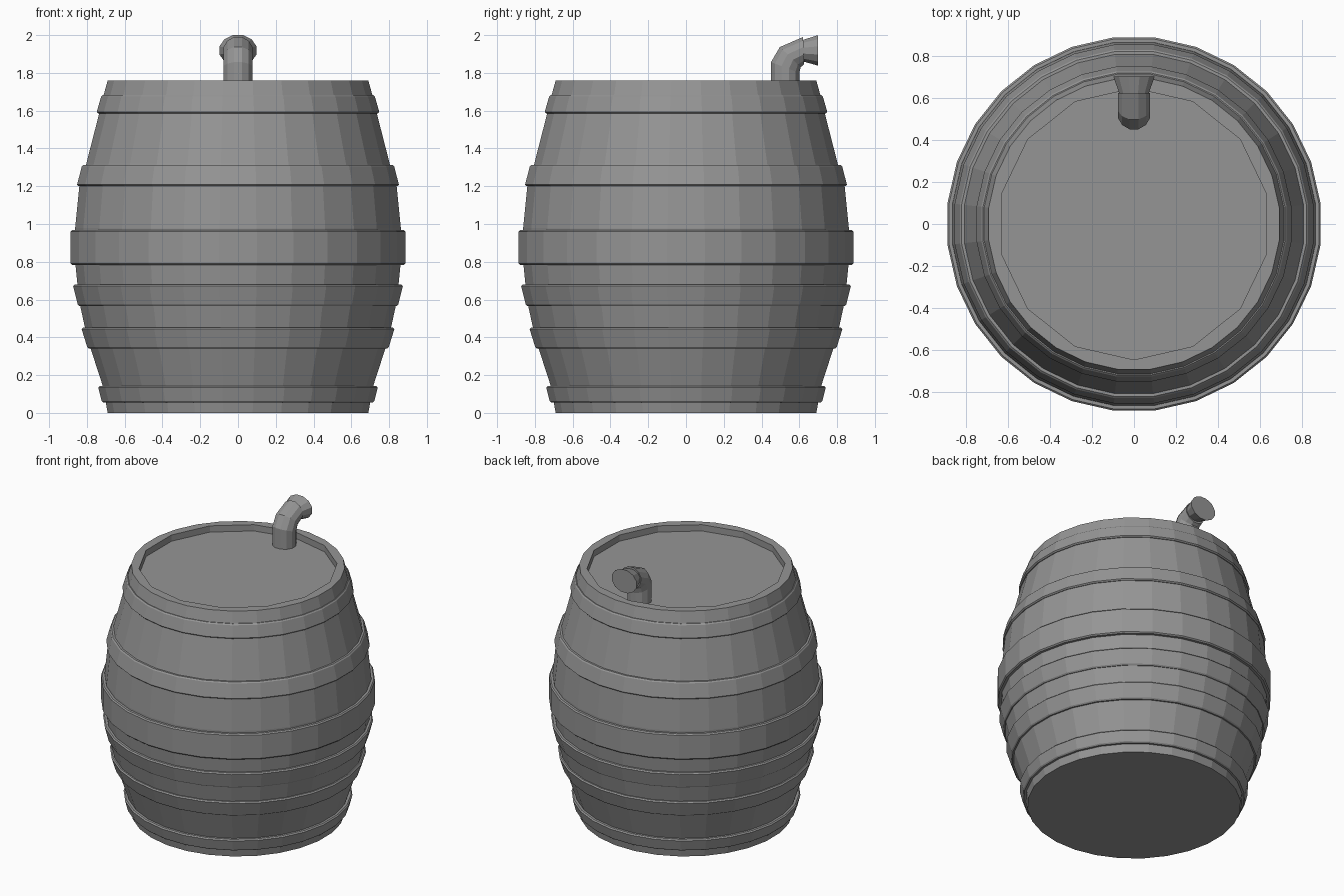
import bpy, bmesh, math

if "Cube" in bpy.data.objects:
    bpy.data.objects.remove(bpy.data.objects["Cube"])

SIDES = 28
FLAT = 1 / math.cos(math.pi / SIDES)   # flat-to-flat radius -> corner radius

grey = bpy.data.materials.new("grey")
grey.use_nodes = True
GREY = (0.3, 0.3, 0.3, 1)
grey.diffuse_color = GREY
grey.node_tree.nodes["Principled BSDF"].inputs["Base Color"].default_value = GREY


def ring(bm, radius, z, sides=SIDES, start=math.pi / SIDES):
    angles = [start + math.tau * i / sides for i in range(sides)]
    return [bm.verts.new((radius * math.cos(a), radius * math.sin(a), z)) for a in angles]


def skin(bm, a, b):
    n = len(a)
    for i in range(n):
        j = (i + 1) % n
        bm.faces.new((a[i], a[j], b[j], b[i]))


def finish(bm, name):
    bmesh.ops.recalc_face_normals(bm, faces=bm.faces)
    mesh = bpy.data.meshes.new(name)
    bm.to_mesh(mesh)
    bm.free()
    mesh.materials.append(grey)
    obj = bpy.data.objects.new(name, mesh)
    bpy.context.collection.objects.link(obj)
    return obj


# Barrel body: bulging staves, flat rim and a recessed fourteen-sided lid
bm = bmesh.new()
body = [(0.69, 0), (0.715, 0.14), (0.78, 0.34), (0.81, 0.45), (0.835, 0.565),
        (0.85, 0.68), (0.862, 0.8), (0.862, 0.98), (0.84, 1.2), (0.803, 1.32),
        (0.735, 1.585), (0.712, 1.68), (0.69, 1.76)]
loops = [ring(bm, r * FLAT, z) for r, z in body]
for a, b in zip(loops, loops[1:]):
    skin(bm, a, b)
bm.faces.new(loops[0])
lip, lid = [ring(bm, 0.645, z, SIDES // 2, -math.pi / 2) for z in (1.76, 1.715)]
skin(bm, lip, lid)
bm.faces.new(lid)
top = loops[-1]
edges = [bm.edges.new((lip[i], lip[i - 1])) if not bm.edges.get((lip[i], lip[i - 1]))
         else bm.edges.get((lip[i], lip[i - 1])) for i in range(len(lip))]
edges += [bm.edges.get((top[i], top[i - 1])) for i in range(SIDES)]
bmesh.ops.bridge_loops(bm, edges=edges)
finish(bm, "barrel_body")


# Hoops: chamfered bands (name, low z, low radius, high z, high radius)
hoops = [("bottom_hoop", 0.055, 0.722, 0.142, 0.74),
         ("lower_hoop", 0.34, 0.798, 0.452, 0.828),
         ("lower_middle_hoop", 0.565, 0.848, 0.68, 0.873),
         ("middle_hoop", 0.783, 0.886, 0.967, 0.886),
         ("upper_hoop", 1.2, 0.852, 1.312, 0.827),
         ("top_hoop", 1.585, 0.748, 1.682, 0.725)]
C = 0.008
for name, z0, r0, z1, r1 in hoops:
    bm = bmesh.new()
    section = [(r0 - 0.06, z0), (r0 - C, z0), (r0, z0 + C),
               (r1, z1 - C), (r1 - C, z1), (r1 - 0.06, z1)]
    loops = [ring(bm, r * FLAT, z) for r, z in section]
    for a, b in zip(loops, loops[1:] + loops[:1]):
        skin(bm, a, b)
    finish(bm, name)


# Spout: bent pipe with a flared mouth (outer y, z, inner y, z, half width)
bm = bmesh.new()
sections = [(0.45, 1.7, 0.6, 1.7, 0.077), (0.45, 1.857, 0.6, 1.8, 0.077),
            (0.497, 1.937, 0.607, 1.83, 0.077), (0.62, 1.99, 0.625, 1.845, 0.077),
            (0.62, 1.975, 0.622, 1.86, 0.07), (0.7, 2.0, 0.7, 1.838, 0.098)]
loops = []
for y0, z0, y1, z1, w in sections:
    loop = []
    for i in range(12):
        a = math.tau * (i + 0.5) / 12
        t = 0.5 + 0.5 * math.cos(a) / math.cos(math.pi / 12)
        loop.append(bm.verts.new((w * math.sin(a) / math.cos(math.pi / 12),
                                  y0 + (y1 - y0) * t, z0 + (z1 - z0) * t)))
    loops.append(loop)
for a, b in zip(loops, loops[1:]):
    skin(bm, a, b)
bm.faces.new(loops[0])
bm.faces.new(loops[-1])
spout = finish(bm, "spout")
